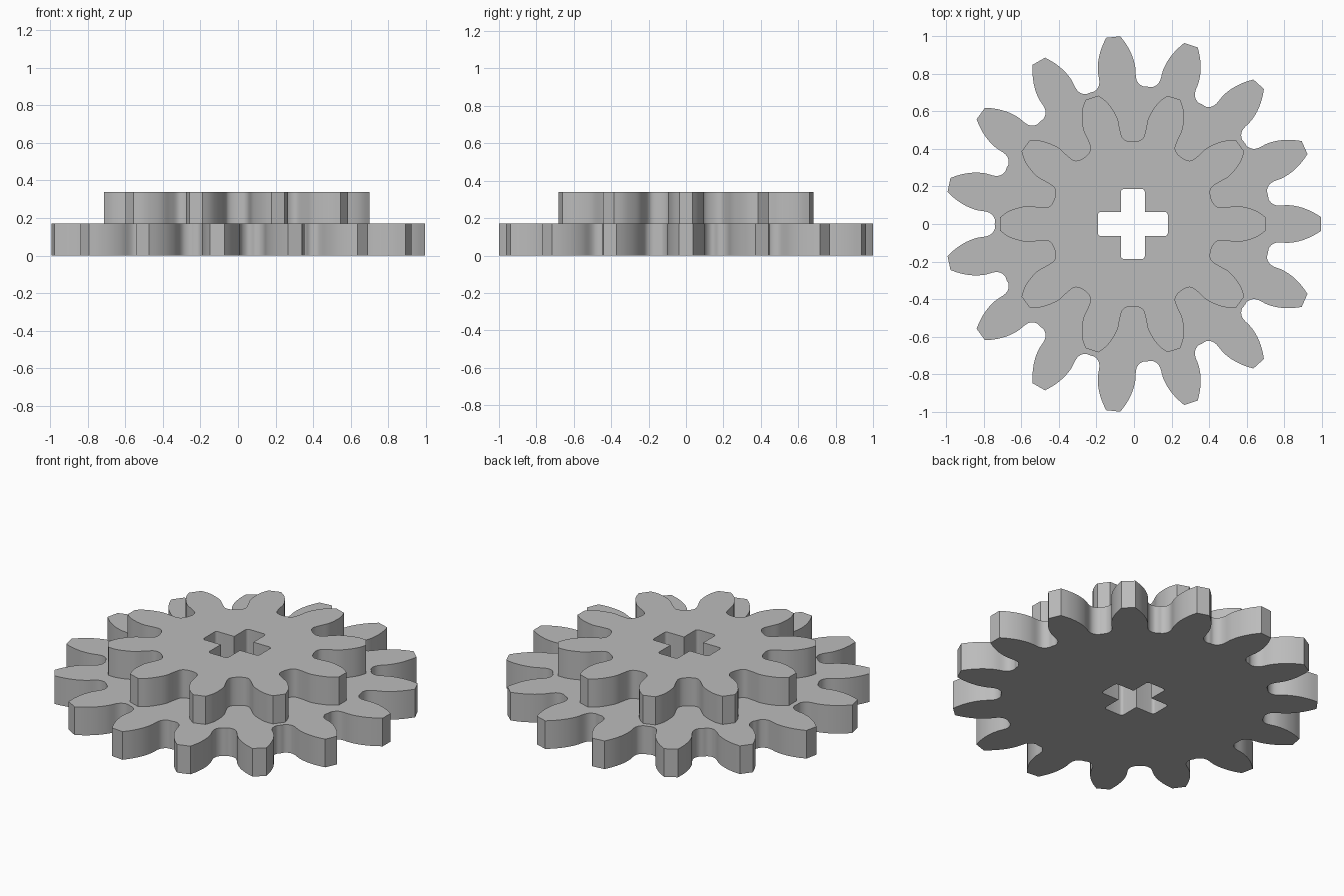
import bpy, bmesh, math
from mathutils import Vector, Matrix

cube = bpy.data.objects.get("Cube")
if cube:
    bpy.data.objects.remove(cube, do_unlink=True)

CENTRE_X = -0.006
LAYER = 0.17

grey = bpy.data.materials.new("Plain grey")
grey.use_nodes = True
colour = (0.5, 0.5, 0.5, 1)
grey.diffuse_color = colour
grey.node_tree.nodes["Principled BSDF"].inputs["Base Color"].default_value = colour


def rotate(points, angle):
    turn = Matrix.Rotation(angle, 2)
    return [turn @ p for p in points]


def smooth_path(points, steps=4):
    """Catmull-Rom curve through the points, keeping both end points."""
    padded = [points[0]] + points + [points[-1]]
    path = []
    for a, b, c, d in zip(padded, padded[1:], padded[2:], padded[3:]):
        for i in range(steps):
            t = i / steps
            path.append(0.5 * (2 * b + (c - a) * t + (2 * a - 5 * b + 4 * c - d) * t ** 2
                               + (3 * b - a - 3 * c + d) * t ** 3))
    return path + [points[-1]]


def gear_outline(teeth, root, flank):
    """Flank runs from tip corner to root as (radial, half width); each gap mirrors it."""
    pitch = 2 * math.pi / teeth
    rise = [Vector(p) for p in flank]
    gap = Vector((root * math.cos(pitch / 2), root * math.sin(pitch / 2)))
    fall = rotate([Vector((p.x, -p.y)) for p in reversed(rise)], pitch)
    path = smooth_path(rise + [gap] + fall)
    return [p for k in range(teeth) for p in rotate(path, k * pitch)]


def axle_outline(reach=0.186, half=0.064, r=0.016):
    """Cross-shaped hole with rounded arm ends."""
    arm = [Vector((half, -half))]
    for side in (-1, 1):
        for i in range(5):
            a = math.pi / 2 * (i / 4 if side > 0 else i / 4 - 1)
            arm.append(Vector((reach - r + r * math.cos(a), side * (half - r) + r * math.sin(a))))
    return [p for k in range(4) for p in rotate(arm, k * math.pi / 2)]


def make_gear(name, outline, z):
    bm = bmesh.new()
    edges = []
    for loop in (outline, axle_outline()):
        verts = [bm.verts.new((p.x, p.y, 0)) for p in loop]
        edges += [bm.edges.new((v, verts[i - 1])) for i, v in enumerate(verts)]
    bmesh.ops.triangle_fill(bm, use_beauty=True, edges=edges, normal=(0, 0, 1))
    # Thicken the flat plate
    top = bmesh.ops.extrude_face_region(bm, geom=bm.faces[:], use_keep_orig=True)["geom"]
    bmesh.ops.translate(bm, vec=(0, 0, LAYER),
                        verts=[g for g in top if isinstance(g, bmesh.types.BMVert)])
    bmesh.ops.recalc_face_normals(bm, faces=bm.faces[:])
    mesh = bpy.data.meshes.new(name)
    bm.to_mesh(mesh)
    bm.free()
    mesh.materials.append(grey)
    obj = bpy.data.objects.new(name, mesh)
    obj.location = (CENTRE_X, 0, z)
    bpy.context.collection.objects.link(obj)
    bpy.ops.object.select_all(action='DESELECT')
    obj.select_set(True)
    bpy.context.view_layer.objects.active = obj
    bpy.ops.object.shade_smooth_by_angle(angle=math.radians(25))


# Wide lower gear
large_flank = [(1.0, 0.038), (0.95, 0.067), (0.89, 0.09), (0.83, 0.1),
               (0.775, 0.098), (0.745, 0.106), (0.724, 0.128)]
make_gear("large_gear", gear_outline(15, 0.735, large_flank), 0)

# Narrower upper gear
small_flank = [(0.706, 0.036), (0.653, 0.072), (0.568, 0.095), (0.504, 0.09),
               (0.458, 0.088), (0.433, 0.103)]
make_gear("small_gear", gear_outline(10, 0.438, small_flank), LAYER)
